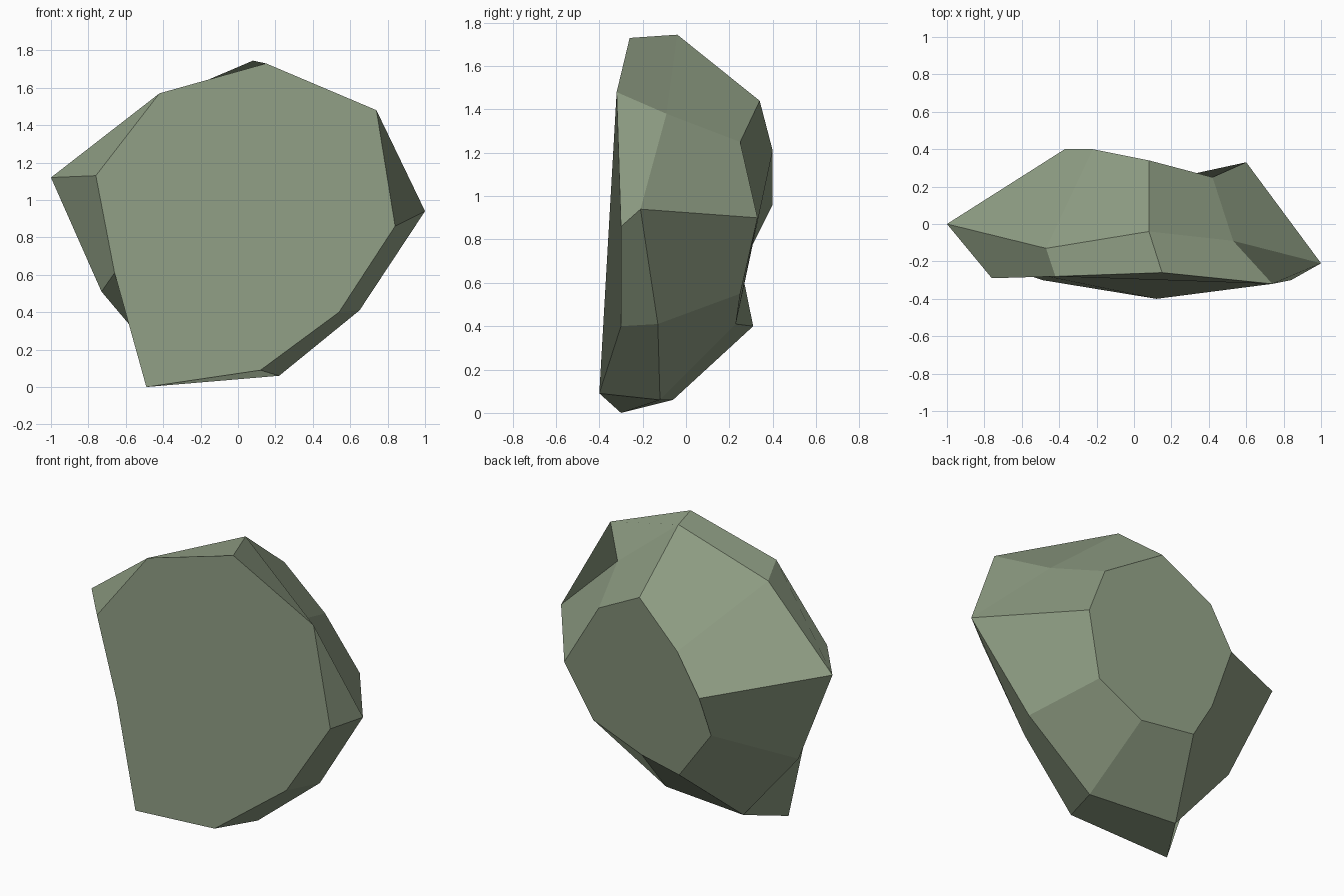
import bpy, bmesh

if "Cube" in bpy.data.objects:
    bpy.data.objects.remove(bpy.data.objects["Cube"])

# Three loops of nine points (front, rim, back), clockwise from the left corner
front = [(-0.76, -0.29, 1.13), (-0.42, -0.28, 1.57), (0.15, -0.26, 1.73),
         (0.74, -0.32, 1.48), (0.84, -0.30, 0.86), (0.54, -0.30, 0.40),
         (0.12, -0.40, 0.09), (-0.49, -0.30, 0.00), (-0.66, -0.24, 0.61)]
rim = [(-1.00, 0.00, 1.12), (-0.47, -0.13, 1.51), (0.08, -0.04, 1.745),
       (0.53, -0.09, 1.38), (1.00, -0.21, 0.94), (0.65, -0.13, 0.41),
       (0.22, -0.12, 0.06), (-0.35, -0.06, 0.06), (-0.73, -0.055, 0.51)]
back = [(-0.37, 0.40, 0.96), (-0.22, 0.40, 1.21), (0.08, 0.34, 1.44),
        (0.42, 0.25, 1.25), (0.60, 0.33, 0.90), (0.46, 0.25, 0.55),
        (0.14, 0.23, 0.41), (-0.17, 0.31, 0.40), (-0.35, 0.255, 0.67)]

# Rock: bridge the loops with flat facets, then cap both ends facing outward
bm = bmesh.new()
loops = [[bm.verts.new(p) for p in loop] for loop in (front, rim, back)]
count = len(front)
for a, b in zip(loops, loops[1:]):
    for i in range(count):
        j = (i + 1) % count
        bm.faces.new((a[j], b[j], b[i], a[i]))
bm.faces.new([loops[0][(4 - k) % count] for k in range(count)])
bm.faces.new([loops[2][(5 + k) % count] for k in range(count)])
bm.normal_update()

# The bridge facets share the winding of the caps
for face in bm.faces[:2 * count]:
    centre = face.calc_center_median()
    centre.z -= 0.85
    if face.normal.dot(centre) < 0:
        face.normal_flip()

mesh = bpy.data.meshes.new("rock")
bm.to_mesh(mesh)
bm.free()
rock = bpy.data.objects.new("rock", mesh)
bpy.context.collection.objects.link(rock)

# Mossy stone colour
stone = bpy.data.materials.new("grey_green_stone")
stone.diffuse_color = (0.275, 0.34, 0.23, 1.0)
stone.use_nodes = True
stone.node_tree.nodes["Principled BSDF"].inputs["Base Color"].default_value = stone.diffuse_color
mesh.materials.append(stone)
